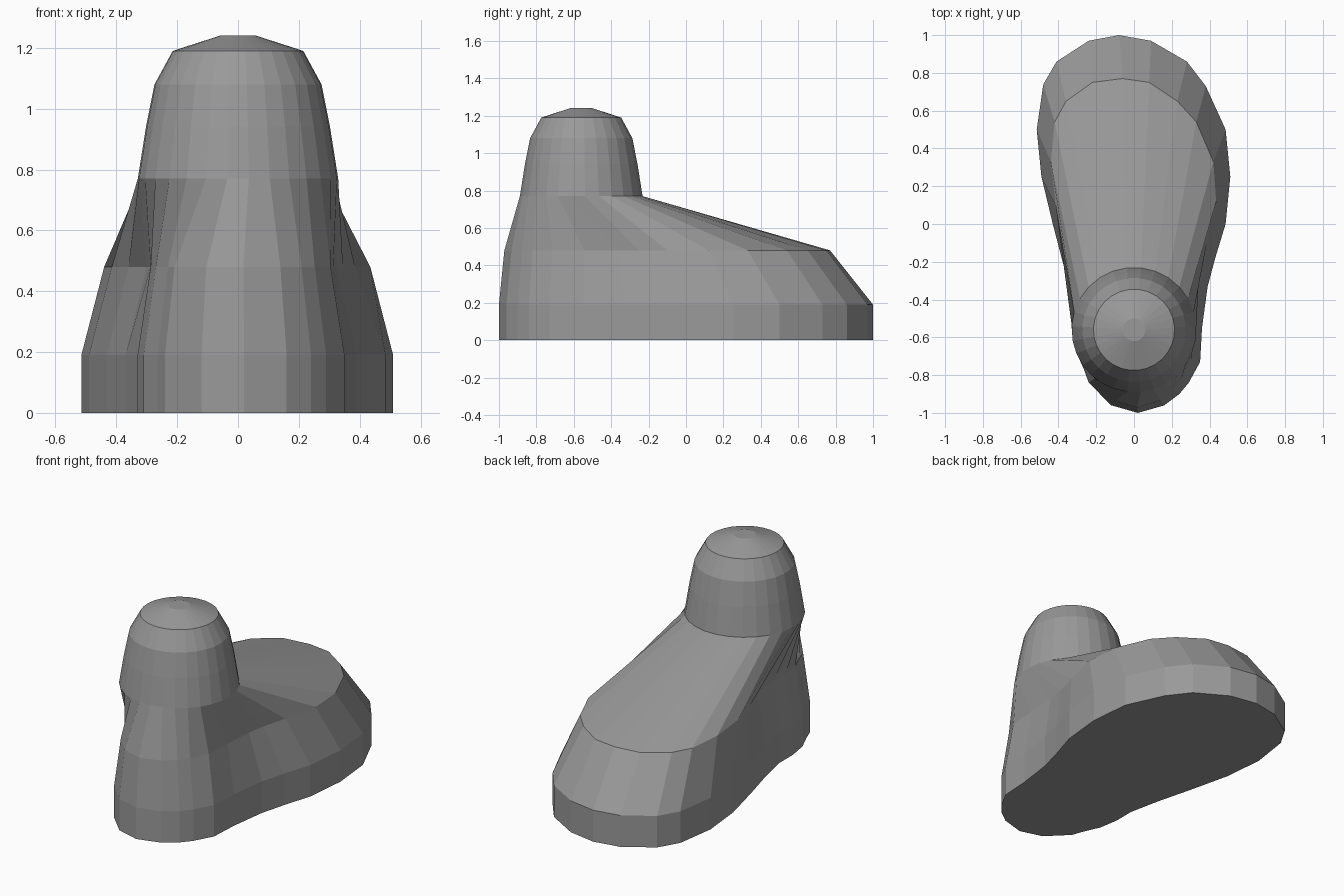
import bpy, bmesh, math

if "Cube" in bpy.data.objects:
    bpy.data.objects.remove(bpy.data.objects["Cube"])

grey = bpy.data.materials.new("grey")
grey.diffuse_color = (0.32, 0.32, 0.32, 1)
grey.use_nodes = True
grey.node_tree.nodes["Principled BSDF"].inputs["Base Color"].default_value = grey.diffuse_color

# Sole outline, counter-clockwise: front half right to left, then heel
sole_front = [(.39, -.33), (.43, -.18), (.485, 0), (.51, .25), (.485, .5), (.38, .73),
              (.28, .86), (.09, .97), (-.08, 1), (-.24, .97), (-.41, .86), (-.48, .74),
              (-.515, .5), (-.49, .25), (-.43, 0), (-.37, -.23)]
sole_heel = [(-.33, -.42), (-.33, -.55), (-.31, -.67), (-.265, -.77), (-.24, -.84),
             (-.12, -.96), (.02, -1), (.16, -.96), (.24, -.9), (.29, -.84),
             (.35, -.73), (.36, -.55)]
# Upper rim where the toe cap meets the instep
rim_front = [(.325, -.36), (.345, -.25), (.385, -.1), (.435, .12), (.42, .33), (.33, .54),
             (.23, .65), (.08, .75), (-.06, .77), (-.22, .75), (-.36, .65), (-.42, .54),
             (-.44, .33), (-.415, .1), (-.36, -.1), (-.3, -.25)]
rim_heel = [(x * .87, -.42 + (y + .42) * .95) for x, y in sole_heel]
N = len(sole_front) + len(sole_heel)


def circle(r, z):
    """Ankle ring matched to the outline points."""
    ring = []
    for i in range(N):
        a = math.radians(-10 + 200 * i / 15 if i < 16 else 190 + 160 * (i - 15) / 13)
        ring.append((r * math.cos(a), -.56 + r * math.sin(a), z))
    return ring


sole = sole_front + sole_heel
rim = rim_front + rim_heel
rings = [[(x, y, 0) for x, y in sole], [(x, y, .19) for x, y in sole],
         [(x, y, .48) for x, y in rim]]
rings += [circle(r, z) for r, z in
          [(.33, .77), (.303, .94), (.275, 1.08), (.215, 1.19), (.06, 1.24)]]

# Boot-shaped foot lofted through the rings
bm = bmesh.new()
loops = [[bm.verts.new(p) for p in ring] for ring in rings]
for a, b in zip(loops, loops[1:]):
    for i in range(N):
        j = (i + 1) % N
        bm.faces.new((a[i], a[j], b[j], b[i]))
bm.faces.new(loops[0][::-1])
bm.faces.new(loops[-1])
bmesh.ops.recalc_face_normals(bm, faces=bm.faces)
mesh = bpy.data.meshes.new("foot")
bm.to_mesh(mesh)
bm.free()
mesh.materials.append(grey)
foot = bpy.data.objects.new("foot", mesh)
bpy.context.collection.objects.link(foot)
